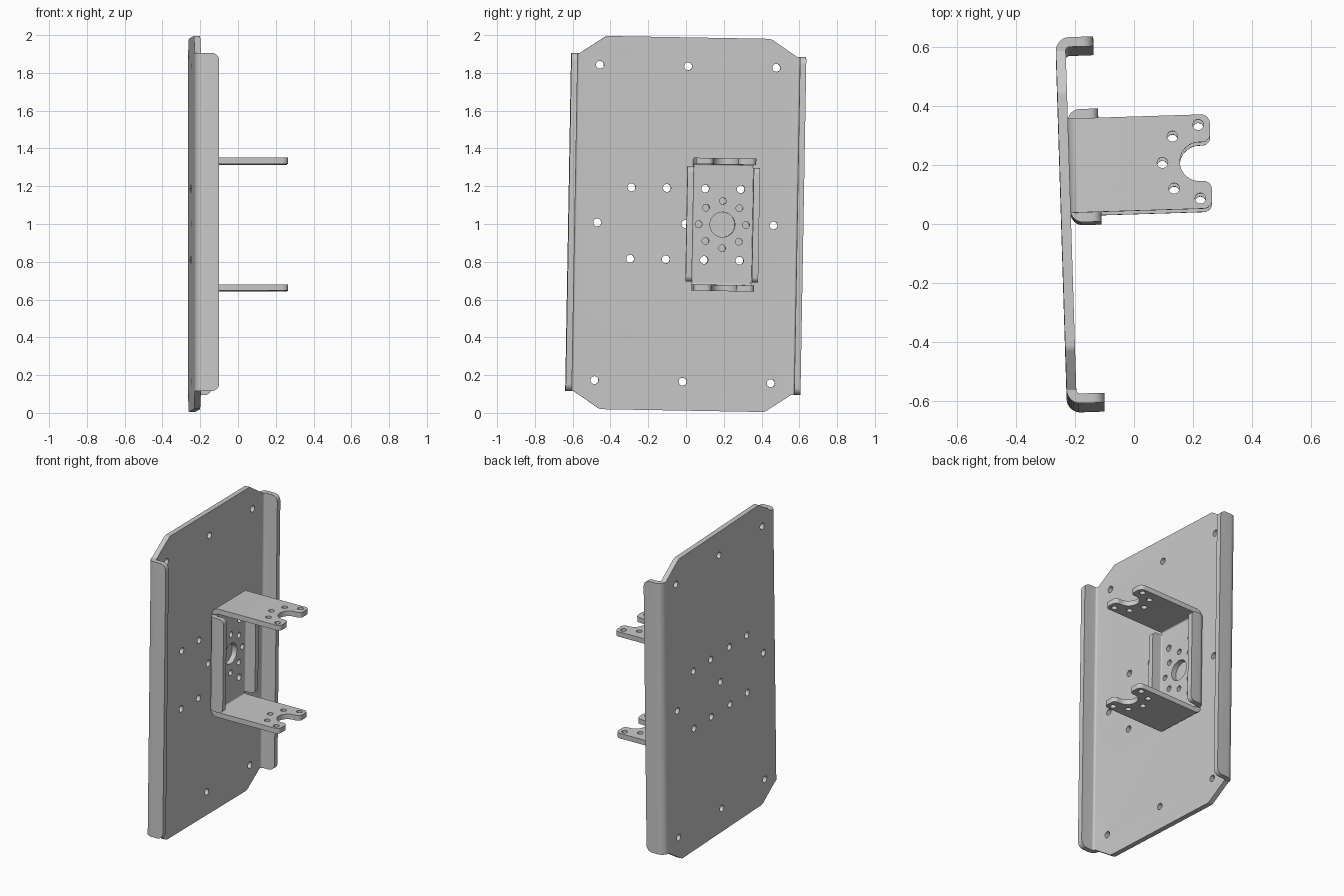
import bpy, bmesh, math
from mathutils import Matrix, Vector

cube = bpy.data.objects.get("Cube")
if cube:
    bpy.data.objects.remove(cube, do_unlink=True)

steel = bpy.data.materials.new("plain_grey_steel")
steel.use_nodes = True
GREY = (0.58, 0.58, 0.58, 1)
steel.diffuse_color = GREY
steel.node_tree.nodes["Principled BSDF"].inputs["Base Color"].default_value = GREY

T = 0.033            # sheet thickness
# Slightly tilted frame: local x = out of the plate, y = width, z = height
FRAME = (Matrix.Translation((-0.247, -0.004, 1.0))
         @ Matrix.Rotation(math.radians(-1.0), 4, 'X')
         @ Matrix.Rotation(math.radians(1.8), 4, 'Z'))


def circle(cx, cy, r, n=24):
    return [(cx + r * math.cos(i * math.tau / n), cy + r * math.sin(i * math.tau / n))
            for i in range(n)]


def rounded(corners, n=6):
    """Outline from (x, y, radius) corners."""
    out = []
    for i, (x, y, r) in enumerate(corners):
        p = Vector((x, y))
        if r == 0:
            out.append((x, y))
            continue
        a = (Vector(corners[i - 1][:2]) - p).normalized()
        b = (Vector(corners[(i + 1) % len(corners)][:2]) - p).normalized()
        half = a.angle(b) / 2
        c = p + (a + b).normalized() * (r / math.sin(half))
        start = p + a * (r / math.tan(half)) - c
        end = p + b * (r / math.tan(half)) - c
        a0 = math.atan2(start.y, start.x)
        turn = math.atan2(start.x * end.y - start.y * end.x, start.dot(end))
        out += [(c.x + r * math.cos(a0 + turn * k / n), c.y + r * math.sin(a0 + turn * k / n))
                for k in range(n + 1)]
    return out


def add_sheet(bm, outline, holes, c0, c1, place):
    """Extrude a 2D outline with holes from c0 to c1; place maps (a, b, c) to local xyz."""
    curve = bpy.data.curves.new("outline", 'CURVE')
    curve.dimensions, curve.fill_mode = '2D', 'BOTH'
    curve.extrude = abs(c1 - c0) / 2
    for loop in [outline] + holes:
        s = curve.splines.new('POLY')
        s.points.add(len(loop) - 1)
        for pt, (a, b) in zip(s.points, loop):
            pt.co = (a, b, 0, 1)
        s.use_cyclic_u = True
    ob = bpy.data.objects.new("outline", curve)
    bpy.context.collection.objects.link(ob)
    dg = bpy.context.evaluated_depsgraph_get()
    me = bpy.data.meshes.new_from_object(ob.evaluated_get(dg))
    mid = (c0 + c1) / 2
    for v in me.vertices:
        v.co = place(v.co.x, v.co.y, v.co.z + mid)
    bm.from_mesh(me)
    bpy.data.objects.remove(ob, do_unlink=True)
    bpy.data.curves.remove(curve)
    bpy.data.meshes.remove(me)


def add_fold(bm, axis, sign, edge, ro, half, outline, holes):
    """Quarter bend plus flat flange; outline is in (out, along) coordinates."""
    def put(out, along, across):
        return (out, sign * across, along) if axis == 'y' else (out, along, sign * across)
    steps = [math.pi / 2 * i / 8 for i in range(9)]
    arc = lambda r, ts: [(edge - ro + r * math.sin(t), ro - r * math.cos(t)) for t in ts]
    add_sheet(bm, arc(ro, steps) + arc(ro - T, steps[::-1]), [], -half, half,
              lambda a, b, c: put(b, c, a))
    add_sheet(bm, outline, holes, edge - T, edge, put)


def finish(bm, name):
    bmesh.ops.remove_doubles(bm, verts=bm.verts, dist=2e-5)
    # Drop hidden faces where a bend meets a flat
    inner = [f for f in bm.faces if all(len(e.link_faces) > 2 for e in f.edges)]
    bmesh.ops.delete(bm, geom=inner, context='FACES')
    bmesh.ops.recalc_face_normals(bm, faces=bm.faces)
    me = bpy.data.meshes.new(name)
    bm.to_mesh(me)
    bm.free()
    me.materials.append(steel)
    ob = bpy.data.objects.new(name, me)
    bpy.context.collection.objects.link(ob)
    ob.matrix_world = FRAME
    bpy.ops.object.select_all(action='DESELECT')
    ob.select_set(True)
    bpy.context.view_layer.objects.active = ob
    bpy.ops.object.shade_smooth_by_angle(angle=math.radians(30))


def flange_outline(start, depth, half, r):
    return rounded([(start, -half, 0), (depth, -half, r), (depth, half, r), (start, half, 0)])


flat = lambda a, b, c: (c, a, b)

# Mounting plate: chamfered panel with two long side flanges
U, RO, L = 0.622, 0.046, 0.895
E = U - RO
panel = rounded([(E, -L, 0), (E, L, 0), (0.436, 0.988, 0.04), (-0.436, 0.988, 0.04),
                 (-E, L, 0), (-E, -L, 0), (-0.436, -0.988, 0.04), (0.436, -0.988, 0.04)])
holes = [circle(0.467 * i, 0.835 * j, 0.021) for i in (-1, 0, 1) for j in (-1, 0, 1)]
holes += [circle(u, w, 0.021) for u in (-0.289, -0.101, 0.101, 0.289) for w in (-0.189, 0.189)]
bm = bmesh.new()
add_sheet(bm, panel, holes, 0, T, flat)
for s in (-1, 1):
    add_fold(bm, 'y', s, U, RO, L, flange_outline(RO, 0.128, L, 0.04), [])
finish(bm, "mounting_plate")

# Bracket: cross-shaped base, two short side flanges, two notched legs
C = 0.195                        # bracket centre across the plate
RB, SIDE, LEG = 0.041, 0.192, 0.352
SL, LW = 0.304, 0.16             # half lengths of side flange and leg bends
su, lw = SIDE - RB, LEG - RB
base = [(su, -SL), (su, SL), (LW, lw), (-LW, lw), (-su, SL), (-su, -SL), (-LW, -lw), (LW, -lw)]
RING = 0.125
base_holes = [circle(0, 0, 0.066, 40)]
base_holes += [circle(RING * math.cos(k * math.pi / 4), RING * math.sin(k * math.pi / 4), 0.018)
               for k in range(8)]
base_holes += [circle(0.094 * i, 0.189 * j, 0.021) for i in (-1, 1) for j in (-1, 1)]

# Leg outline with a round notch in its free end
D, N, R = 0.482, 0.442, 0.066
notch = [(N - R * math.sin(t), R * math.cos(t), 0)
         for t in [math.pi * i / 20 for i in range(21)]]
leg = rounded([(RB, -LW, 0), (RB, LW, 0), (D, LW, 0.03), (D, R, 0.028)] + notch
              + [(D, -R, 0.028), (D, -LW, 0.03)])
leg_holes = [circle(N - RING * math.sin(k * math.pi / 4), RING * math.cos(k * math.pi / 4), 0.018)
             for k in range(5)]
bm = bmesh.new()
add_sheet(bm, base, base_holes, 0, T, flat)
for s in (-1, 1):
    add_fold(bm, 'y', s, SIDE, RB, SL, flange_outline(RB, 0.104, SL, 0.03), [])
    add_fold(bm, 'z', s, LEG, RB, LW, leg, leg_holes)
bmesh.ops.translate(bm, verts=bm.verts, vec=(T, C, 0))
finish(bm, "bracket")
